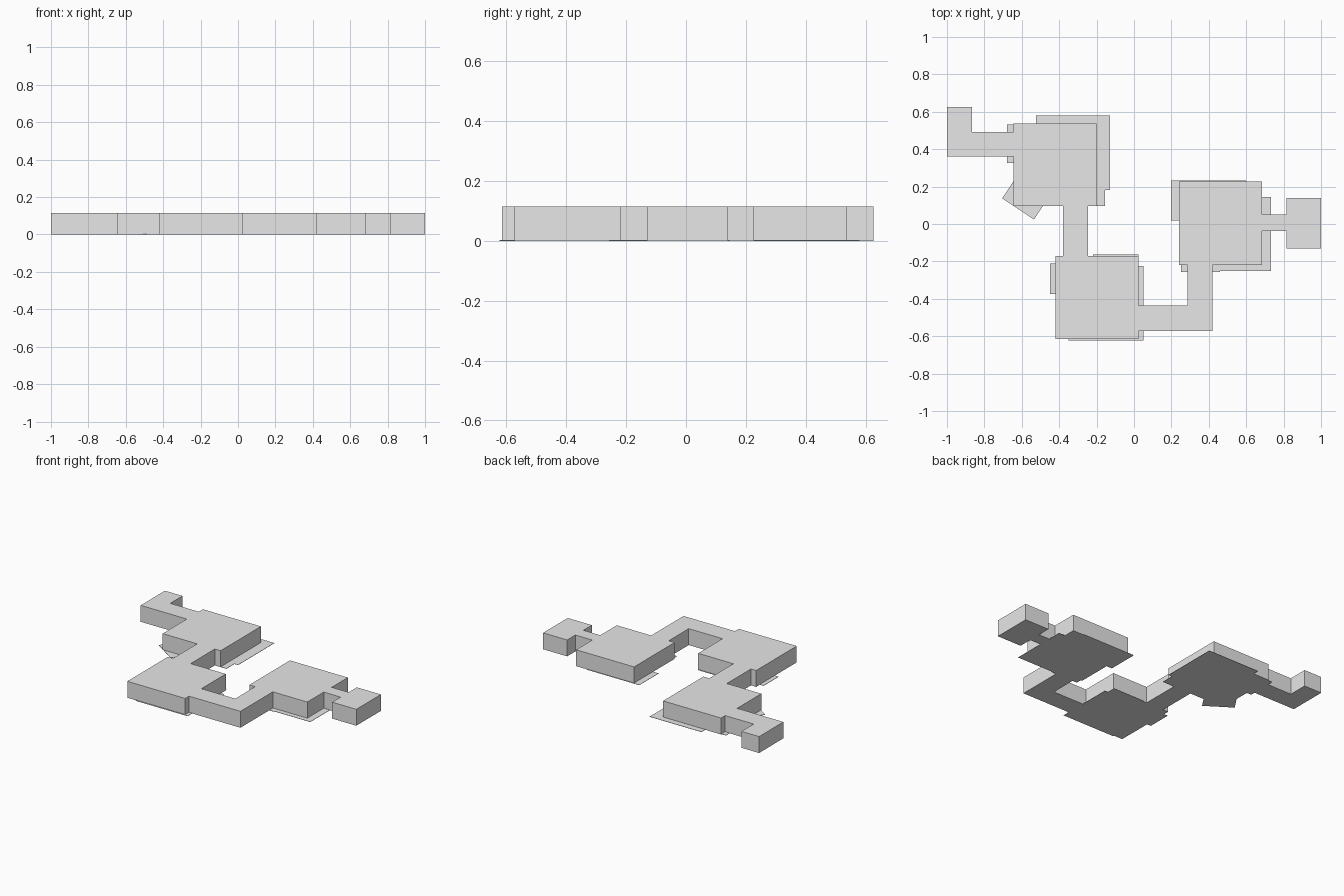
import bpy, bmesh
from mathutils import Vector

old = bpy.data.objects.get("Cube")
if old:
    bpy.data.objects.remove(old, do_unlink=True)

WALL = 0.114      # height of rooms and passages
SLAB = 0.002      # thickness of the floor slabs

stone = bpy.data.materials.new("plain grey")
stone.use_nodes = True
grey = (0.8, 0.8, 0.8, 1)
stone.diffuse_color = grey
stone.node_tree.nodes["Principled BSDF"].inputs["Base Color"].default_value = grey


def prism(name, outline, height, open_ends=""):
    """Extrude a ground outline; open_ends drops side faces that meet a neighbour."""
    bm = bmesh.new()
    base = bm.faces.new([bm.verts.new((x, y, 0)) for x, y in outline])
    top = bmesh.ops.extrude_face_region(bm, geom=[base], use_keep_orig=True)
    bmesh.ops.translate(bm, vec=(0, 0, height),
                        verts=[v for v in top["geom"] if isinstance(v, bmesh.types.BMVert)])
    bmesh.ops.recalc_face_normals(bm, faces=bm.faces)
    ways = {"E": Vector((1, 0, 0)), "W": Vector((-1, 0, 0)),
            "N": Vector((0, 1, 0)), "S": Vector((0, -1, 0))}
    drop = [f for f in bm.faces if any(f.normal.dot(ways[e]) > 0.9 for e in open_ends)]
    bmesh.ops.delete(bm, geom=drop, context="FACES")
    mesh = bpy.data.meshes.new(name)
    bm.to_mesh(mesh)
    bm.free()
    mesh.materials.append(stone)
    obj = bpy.data.objects.new(name, mesh)
    bpy.context.collection.objects.link(obj)
    return obj


def block(name, x0, x1, y0, y1, height=WALL, open_ends=""):
    return prism(name, [(x0, y0), (x1, y0), (x1, y1), (x0, y1)], height, open_ends)


# Three large rooms
block("back_room", -0.645, -0.2, 0.095, 0.537)
block("front_room", -0.42, 0.025, -0.615, -0.17)
block("left_room", 0.24, 0.685, -0.218, 0.227)

# Passages joining them
block("middle_passage", -0.38, -0.245, -0.17, 0.095, open_ends="NS")
prism("corner_passage", [(0.025, -0.573), (0.42, -0.573), (0.42, -0.218),
                         (0.285, -0.218), (0.285, -0.437), (0.025, -0.437)],
      WALL)

# Far ends of the layout
prism("right_end_passage", [(-1, 0.36), (-0.645, 0.36), (-0.645, 0.492),
                            (-0.865, 0.492), (-0.865, 0.626), (-1, 0.626)],
      WALL, open_ends="")
block("left_end_passage", 0.685, 0.815, -0.037, 0.05, open_ends="EW")
block("left_end_room", 0.815, 1, -0.13, 0.14)

# Thin floor slabs spreading past the walls
slabs = {
    "back_room_floor_corner": (-0.525, -0.127, 0.183, 0.58),
    "back_room_floor_side": (-0.4, -0.155, 0.095, 0.3),
    "back_room_floor_door": (-0.68, -0.6, 0.327, 0.533),
    "front_room_floor_right": (-0.45, -0.35, -0.373, -0.21),
    "front_room_floor_left": (-0.35, 0.05, -0.623, -0.225),
    "front_room_floor_back": (-0.22, 0.025, -0.3, -0.164),
    "left_room_floor_right": (0.197, 0.6, 0.02, 0.232),
    "left_room_floor_left": (0.45, 0.732, -0.252, 0.145),
    "left_room_floor_front": (0.25, 0.46, -0.257, -0.1),
}
for name, bounds in slabs.items():
    block(name, *bounds, height=SLAB)

# Floor slab turned at an angle beside the back room
prism("back_room_floor_angled", [(-0.705, 0.138), (-0.535, 0.024),
                                 (-0.42, 0.195), (-0.59, 0.309)], SLAB)
